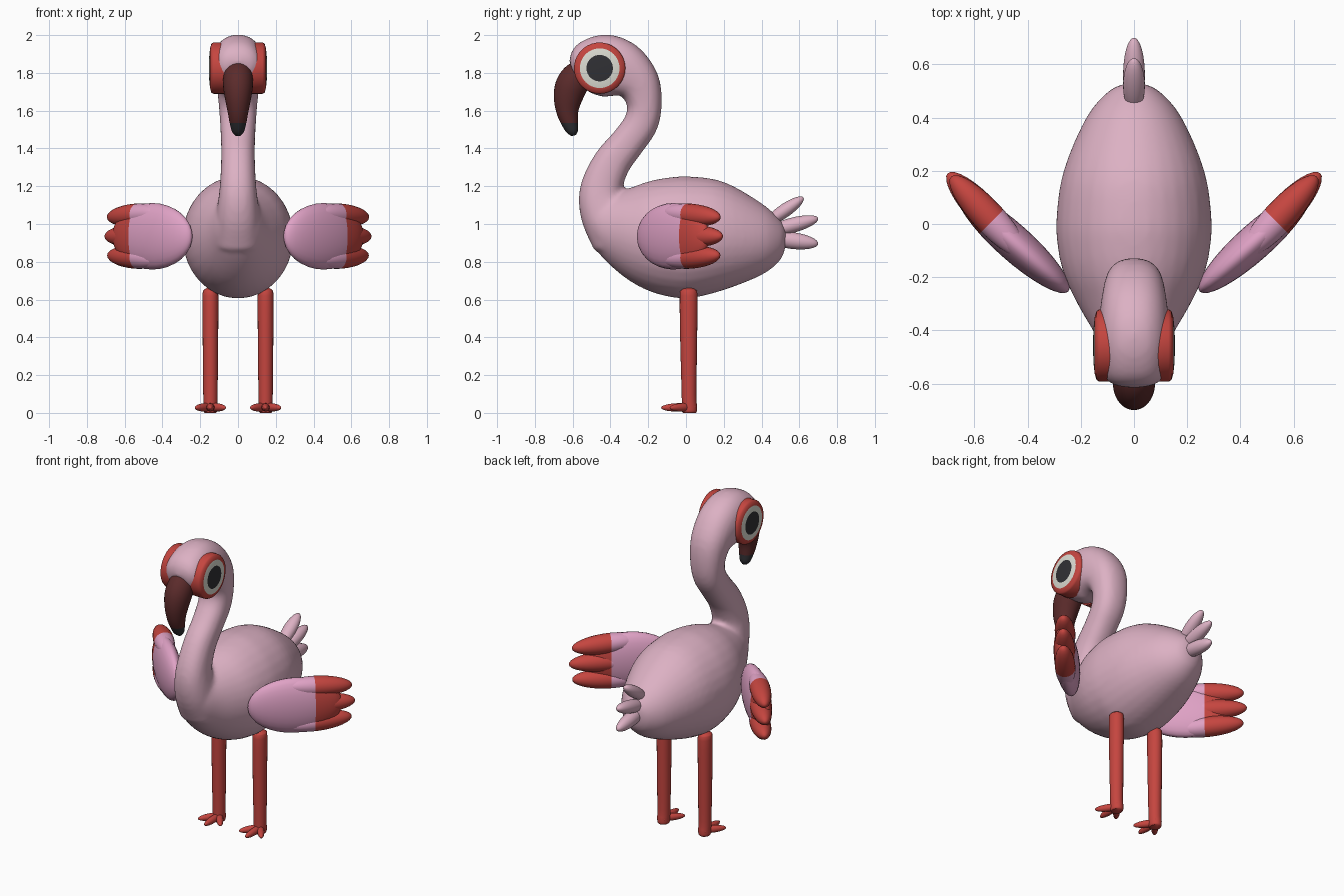
import bpy, bmesh, math
from mathutils import Vector, Matrix

if "Cube" in bpy.data.objects:
    bpy.data.objects.remove(bpy.data.objects["Cube"])


def material(name, rgb):
    m = bpy.data.materials.new(name)
    m.diffuse_color = (*rgb, 1)
    m.use_nodes = True
    m.node_tree.nodes["Principled BSDF"].inputs["Base Color"].default_value = m.diffuse_color
    return m


PINK = material("pale pink", (0.72, 0.44, 0.55))
WING = material("wing pink", (0.74, 0.36, 0.56))
RED = material("coral red", (0.56, 0.06, 0.05))
BROWN = material("beak maroon", (0.105, 0.024, 0.024))
BLACK = material("charcoal", (0.03, 0.03, 0.035))
WHITE = material("eye white", (0.72, 0.72, 0.65))


def finish(bm, name, mats, angle=50):
    bmesh.ops.recalc_face_normals(bm, faces=bm.faces)
    me = bpy.data.meshes.new(name)
    bm.to_mesh(me)
    bm.free()
    ob = bpy.data.objects.new(name, me)
    bpy.context.collection.objects.link(ob)
    for m in mats:
        me.materials.append(m)
    bpy.ops.object.select_all(action='DESELECT')
    bpy.context.view_layer.objects.active = ob
    ob.select_set(True)
    bpy.ops.object.shade_smooth_by_angle(angle=math.radians(angle))
    return ob


def smooth_path(pts, steps):
    """Catmull-Rom through tuples."""
    v = [Vector(p) for p in pts]
    v = [2 * v[0] - v[1]] + v + [2 * v[-1] - v[-2]]
    out = []
    for i in range(1, len(v) - 2):
        a, b, c, d = v[i - 1:i + 3]
        for k in range(steps):
            t = k / steps
            out.append(0.5 * (2 * b + (c - a) * t + (2 * a - 5 * b + 4 * c - d) * t ** 2
                              + (3 * b - a - 3 * c + d) * t ** 3))
    return out + [v[-2]]


def loft(bm, sections, x=0, axis=None, power=2.0, steps=4, seg=32):
    """Sections are (y, z, half depth, half width) along a path in the side plane."""
    path = smooth_path(sections, steps)
    rings = []
    for i, p in enumerate(path):
        a, b = path[max(i - 1, 0)], path[min(i + 1, len(path) - 1)]
        t = Vector(axis) if axis else Vector((b[0] - a[0], b[1] - a[1])).normalized()
        rn, rx = max(p[2], 0.002), max(p[3], 0.002)
        ring = []
        for k in range(seg):
            u = 2 * math.pi * k / seg
            c = math.copysign(abs(math.cos(u)) ** (2 / power), math.cos(u)) * rx
            s = math.copysign(abs(math.sin(u)) ** (2 / power), math.sin(u)) * rn
            ring.append(bm.verts.new((x + c, p[0] - t[1] * s, p[1] + t[0] * s)))
        rings.append(ring)
    for r, q in zip(rings, rings[1:]):
        for k in range(seg):
            bm.faces.new((r[k], r[(k + 1) % seg], q[(k + 1) % seg], q[k]))
    bm.faces.new(rings[0])
    bm.faces.new(rings[-1][::-1])


def ellipsoid(bm, start, end, width, height):
    """Ellipsoid stretched between two points."""
    a, b = Vector(start), Vector(end)
    d = (b - a).normalized()
    side = Vector((0, 0, 1)).cross(d).normalized()
    up = d.cross(side)
    rot = Matrix((d, side, up)).transposed().to_4x4()
    m = Matrix.Translation((a + b) / 2) @ rot @ Matrix.Diagonal(((b - a).length / 2, width, height, 1))
    turn = Matrix.Rotation(math.pi / 2, 4, 'Y')
    bmesh.ops.create_uvsphere(bm, u_segments=24, v_segments=16, radius=1, matrix=m @ turn)


def split(bm, co, no, front=1):
    """Cut along a plane and recolour the faces beyond it."""
    co, no = Vector(co), Vector(no)
    bmesh.ops.bisect_plane(bm, geom=bm.verts[:] + bm.edges[:] + bm.faces[:], plane_co=co, plane_no=no)
    for f in bm.faces:
        f.material_index = front if (f.calc_center_median() - co).dot(no) > 0 else 0


# body, neck and head fused into one skin; body slices are (y, top, bottom, half width)
slices = [(0.53, 0.97, 0.89, 0.03), (0.5, 1.02, 0.81, 0.095), (0.4, 1.11, 0.73, 0.18),
          (0.2, 1.223, 0.65, 0.265), (0.02, 1.252, 0.607, 0.292), (-0.1, 1.245, 0.617, 0.285),
          (-0.2, 1.225, 0.647, 0.26), (-0.3, 1.19, 0.7, 0.213), (-0.4, 1.16, 0.78, 0.155),
          (-0.48, 1.14, 0.87, 0.11), (-0.535, 1.12, 0.98, 0.06)]
bm = bmesh.new()
loft(bm, [(y, (t + b) / 2, (t - b) / 2, w) for y, t, b, w in slices], axis=(-1, 0))
neck = [(-0.36, 0.92, 0.14, 0.13), (-0.43, 1.06, 0.13, 0.115), (-0.45, 1.18, 0.112, 0.098),
        (-0.395, 1.32, 0.1, 0.09), (-0.31, 1.43, 0.092, 0.09), (-0.24, 1.53, 0.091, 0.095),
        (-0.22, 1.63, 0.092, 0.102), (-0.25, 1.74, 0.115, 0.115), (-0.33, 1.81, 0.15, 0.128),
        (-0.42, 1.837, 0.166, 0.132), (-0.51, 1.833, 0.147, 0.13), (-0.57, 1.82, 0.108, 0.115),
        (-0.6, 1.81, 0.05, 0.07)]
loft(bm, neck, power=2.3)
body = finish(bm, "body_neck_head", [PINK])
rm = body.modifiers.new("fuse", 'REMESH')
rm.mode = 'VOXEL'
rm.voxel_size = 0.014
rm.use_smooth_shade = True
sm = body.modifiers.new("soften", 'SMOOTH')
sm.factor = 0.5
sm.iterations = 8

# curved beak with a dark tip
bm = bmesh.new()
loft(bm, [(-0.53, 1.83, 0.05, 0.055), (-0.57, 1.79, 0.077, 0.075), (-0.605, 1.735, 0.085, 0.079),
          (-0.624, 1.67, 0.077, 0.07), (-0.628, 1.6, 0.06, 0.056), (-0.615, 1.535, 0.044, 0.044),
          (-0.6, 1.49, 0.03, 0.032), (-0.594, 1.468, 0.012, 0.014)])
split(bm, (0, 0, 1.535), (0, 0, -1))
finish(bm, "beak", [BROWN, BLACK])

# tail feathers
bm = bmesh.new()
for z0, y1, z1, h in ((1.0, 0.622, 1.14, 0.036), (0.955, 0.7, 1.03, 0.04), (0.93, 0.7, 0.895, 0.044)):
    ellipsoid(bm, (0, 0.42, z0), (0, y1, z1), 0.041, h)
finish(bm, "tail_feathers", [PINK])

for s, side in ((1, "right"), (-1, "left")):
    # domed eye: pupil, white and red rim are bands of one disc
    bm = bmesh.new()
    profile = [(0.002, 0.154), (0.035, 0.1535), (0.07, 0.152), (0.105, 0.148),
               (0.13, 0.141), (0.136, 0.13), (0.136, 0.06)]
    rings = [[bm.verts.new((s * x, -0.457 + r * math.cos(k * math.pi / 20),
                            1.825 + r * math.sin(k * math.pi / 20))) for k in range(40)]
             for r, x in profile]
    bm.faces.new(rings[0])
    for i, (r, q) in enumerate(zip(rings, rings[1:])):
        for k in range(40):
            f = bm.faces.new((r[k], r[(k + 1) % 40], q[(k + 1) % 40], q[k]))
            f.material_index = 0 if i < 2 else 1 if i == 2 else 2
    finish(bm, side + "_eye", [BLACK, WHITE, RED])

    # wing swept outward and back, ending in three red feathers
    d = Vector((s * 0.715, 0.70, 0))
    out = Vector((s * 0.70, -0.715, 0))
    root = Vector((s * 0.25, -0.25, 0.935))

    def at(t, o, z):
        return root + d * t + out * o + Vector((0, 0, z))

    bm = bmesh.new()
    ellipsoid(bm, at(-0.005, 0.0, 0), at(0.55, 0.025, 0), 0.068, 0.176)
    for z0, z1, end in ((0.125, 0.1, 0.612), (0, 0, 0.63), (-0.123, -0.1, 0.61)):
        ellipsoid(bm, at(0.2, 0.02, z0), at(end, 0.0, z1), 0.06, 0.06)
    split(bm, at(0.385, 0, 0), d)
    finish(bm, side + "_wing", [WING, RED])

    # straight leg with a rounded top
    bm = bmesh.new()
    x = s * 0.146
    loft(bm, [(0.014, 0.662, 0.015, 0.014), (0.014, 0.652, 0.036, 0.033), (0.014, 0.62, 0.047, 0.042),
              (0.014, 0.4, 0.045, 0.041), (0.016, 0.1, 0.039, 0.038), (0.018, 0.04, 0.04, 0.037),
              (0.018, 0.01, 0.04, 0.036), (0.018, 0.0, 0.034, 0.03)], x=x, axis=(0, -1), steps=3, seg=20)
    finish(bm, side + "_leg", [RED])

    # three splayed toes
    bm = bmesh.new()
    for dx, y in ((-0.08, -0.085), (0, -0.132), (0.08, -0.085)):
        ellipsoid(bm, (x - dx * 0.3, 0.05, 0.032), (x + dx, y, 0.027), 0.021, 0.022)
    finish(bm, side + "_toes", [RED])
